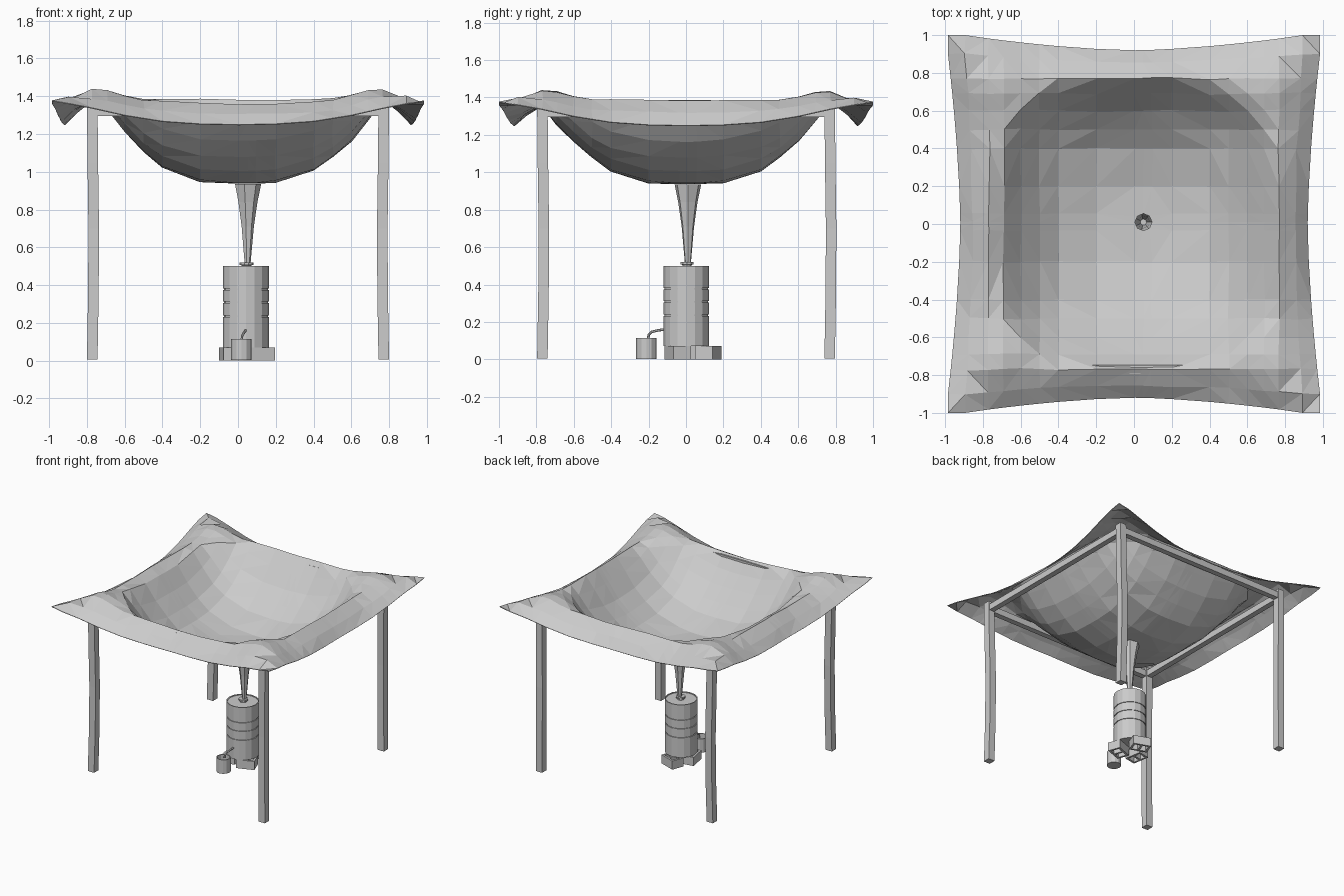
import bpy, bmesh, math
from mathutils import Matrix, Vector, noise

cube = bpy.data.objects.get("Cube")
if cube:
    bpy.data.objects.remove(cube)

grey = bpy.data.materials.new("plain_grey")
grey.use_nodes = True
grey.diffuse_color = (0.6, 0.6, 0.6, 1)
grey.node_tree.nodes["Principled BSDF"].inputs["Base Color"].default_value = (0.6, 0.6, 0.6, 1)


def finish(name, bm):
    bmesh.ops.recalc_face_normals(bm, faces=bm.faces)
    mesh = bpy.data.meshes.new(name)
    bm.to_mesh(mesh)
    bm.free()
    mesh.materials.append(grey)
    obj = bpy.data.objects.new(name, mesh)
    bpy.context.collection.objects.link(obj)
    return obj


def add_box(bm, centre, size, turn=Matrix()):
    bmesh.ops.create_cube(bm, size=1, matrix=turn @ Matrix.Translation(centre) @ Matrix.Diagonal((*size, 1)))


def loft(bm, rings, caps=True):
    """Skin a list of equally sized rings of points."""
    loops = [[bm.verts.new(p) for p in ring] for ring in rings]
    n = len(loops[0])
    for a, b in zip(loops, loops[1:]):
        for i in range(n):
            j = (i + 1) % n
            bm.faces.new((a[i], a[j], b[j], b[i]))
    if caps:
        bm.faces.new(loops[0])
        bm.faces.new(loops[-1])


def lathe(name, x, y, sides, profile, caps=True):
    bm = bmesh.new()
    step = math.tau / sides
    loft(bm, [[(x + r * math.cos(i * step), y + r * math.sin(i * step), z)
               for i in range(sides)] for r, z in profile], caps)
    return finish(name, bm)


def interpolate(table, v):
    for (a, za), (b, zb) in zip(table, table[1:]):
        if v <= b:
            return za + (zb - za) * (v - a) / (b - a)
    return table[-1][1]


# Sagging cloth: bowl inside the frame, drooping hem outside, raised corners
RIM = 0.77
BOWL = [(0, .942), (.2, .946), (.4, 1.01), (.5, 1.085), (.6, 1.17), (.7, 1.295), (RIM, 1.385)]
HEM = [(0, 1.25), (.2, 1.254), (.4, 1.268), (.6, 1.3), (.8, 1.345), (1, 1.378)]
HOLE = Vector((.05, .01))


def cloth_point(u, v):
    m, low = max(abs(u), abs(v)), min(abs(u), abs(v))
    s = min(1, max(0, (low - .5) / .24))
    c = s * s * (3 - 2 * s)
    pos = []
    for w, other, corner in ((u, abs(v), .065), (v, abs(u), .08)):
        if abs(w) > RIM:
            t = (abs(w) - RIM) / (1 - RIM)
            k = min(1, other / .9) ** 1.6
            w = math.copysign(RIM + t * (.92 + corner * k - RIM), w)
        pos.append(w)
    # the right wall of the bowl stands further in
    bu = -u * 1.06 if u < 0 else u
    z = interpolate(BOWL, (bu ** 3.4 + abs(v) ** 3.4) ** (1 / 3.4)) + .05 * c
    if v < -.6:
        z -= .025 * max(0, 1 - (u / .6) ** 2)
    if m > RIM:
        t = (m - RIM) / (1 - RIM)
        z += t ** 1.25 * (interpolate(HEM, low) - z)
    return Vector((*pos, z))


half = [.2, .4, .5, .6, .69, RIM, .9, 1]
sides = [-h for h in reversed(half)]
xs = sides + [HOLE.x + d for d in (-.045, 0, .045)] + half
ys = sides + [HOLE.y + d for d in (-.045, 0, .045)] + half
bm = bmesh.new()
grid = []
for u in xs:
    row = []
    for v in ys:
        p = cloth_point(u, v)
        m = max(abs(u), abs(v))
        if m < 1:
            # gentle creases, fading towards the middle
            p += noise.noise_vector(Vector((u, v, .3)) * 4) * .014 * min(1, m)
        row.append(bm.verts.new(p))
    grid.append(row)
for i in range(len(xs) - 1):
    for k in range(len(ys) - 1):
        bm.faces.new((grid[i][k], grid[i + 1][k], grid[i + 1][k + 1], grid[i][k + 1]))
# Round drain hole in the lowest part
mid = len(half) + 1
for a in (-1, 0, 1):
    for b in (-1, 0, 1):
        if a or b:
            d = Vector((a, b)).normalized() * .045
            grid[mid + a][mid + b].co = (HOLE.x + d.x, HOLE.y + d.y, .942)
bmesh.ops.delete(bm, geom=[grid[mid][mid]], context='VERTS')
bmesh.ops.triangulate(bm, faces=bm.faces, quad_method='SHORT_EDGE')
cloth = finish("cloth", bm)
if cloth.data.polygons[0].normal.z < 0:
    cloth.data.flip_normals()
hem = cloth.modifiers.new("thickness", 'SOLIDIFY')
hem.thickness = .005

# Slightly bent corner posts
BENDS = [(.005, 0), (.35, .006), (.7, .008), (1.05, .003), (1.37, 0)]
for sx, side in ((-1, "right"), (1, "left")):
    for sy, end in ((-1, "front"), (1, "back")):
        bm = bmesh.new()
        rings = []
        for z, bend in BENDS:
            cx, cy = sx * (.772 - bend), sy * .768 + bend
            rings.append([(cx + a * .028, cy + b * .028, z)
                          for a, b in ((-1, -1), (1, -1), (1, 1), (-1, 1))])
        loft(bm, rings)
        finish(f"{end}_{side}_post", bm)

# Frame rails under the rim of the cloth
for s, end, side in ((-1, "front", "right"), (1, "back", "left")):
    for name, centre, size in ((end, (0, s * .768, 1.32), (1.5, .045, .05)),
                               (side, (s * .77, 0, 1.32), (.045, 1.5, .05))):
        bm = bmesh.new()
        add_box(bm, centre, size)
        finish(f"{name}_rail", bm)

# Funnel hanging below the cloth
lathe("funnel", HOLE.x, HOLE.y, 7, [(.073, .936), (.053, .84), (.034, .71), (.017, .52)], caps=False)

# Barrel with three fine grooves, a shallow lid recess and a collar
profile = [(.122, .07)]
for z in (.235, .308, .378):
    profile += [(.122, z - .004), (.116, z - .004), (.116, z + .004), (.122, z + .004)]
profile += [(.122, .5), (.114, .5), (.114, .494)]
lathe("barrel", .042, .002, 16, profile)
lathe("barrel_collar", .045, .005, 10, [(.026, .49), (.026, .505), (.036, .507), (.036, .519), (.02, .519)])

# Hollow blocks carrying the barrel
for name, x, y, angle in (("left_block", .112, -.045, 20), ("back_block", .04, .119, -20),
                          ("right_block", -.039, -.014, 100)):
    bm = bmesh.new()
    turn = Matrix.Translation((x, y, .035)) @ Matrix.Rotation(math.radians(angle), 4, 'Z')
    for s in (-1, 1):
        add_box(bm, (0, s * .042, 0), (.14, .016, .07), turn)
    for k in (-1, 0, 1):
        add_box(bm, (k * .062, 0, 0), (.016, .068, .07), turn)
    finish(name, bm)

# Open cup and the bent spout that fills it
lathe("cup", .018, -.212, 12, [(.054, .002), (.054, .115), (.047, .115), (.047, .02)])
bm = bmesh.new()
path = [(.04, -.1, .162), (.038, -.15, .155), (.03, -.185, .146), (.021, -.2, .13), (.02, -.202, .105)]
rings = []
for i, p in enumerate(path):
    tangent = Vector(path[min(i + 1, len(path) - 1)]) - Vector(path[max(i - 1, 0)])
    across = tangent.cross(Vector((1, 0, 0))).normalized()
    other = tangent.cross(across).normalized()
    rings.append([Vector(p) + .007 * (across * math.cos(k * math.tau / 6) + other * math.sin(k * math.tau / 6))
                  for k in range(6)])
loft(bm, rings)
finish("spout", bm)
